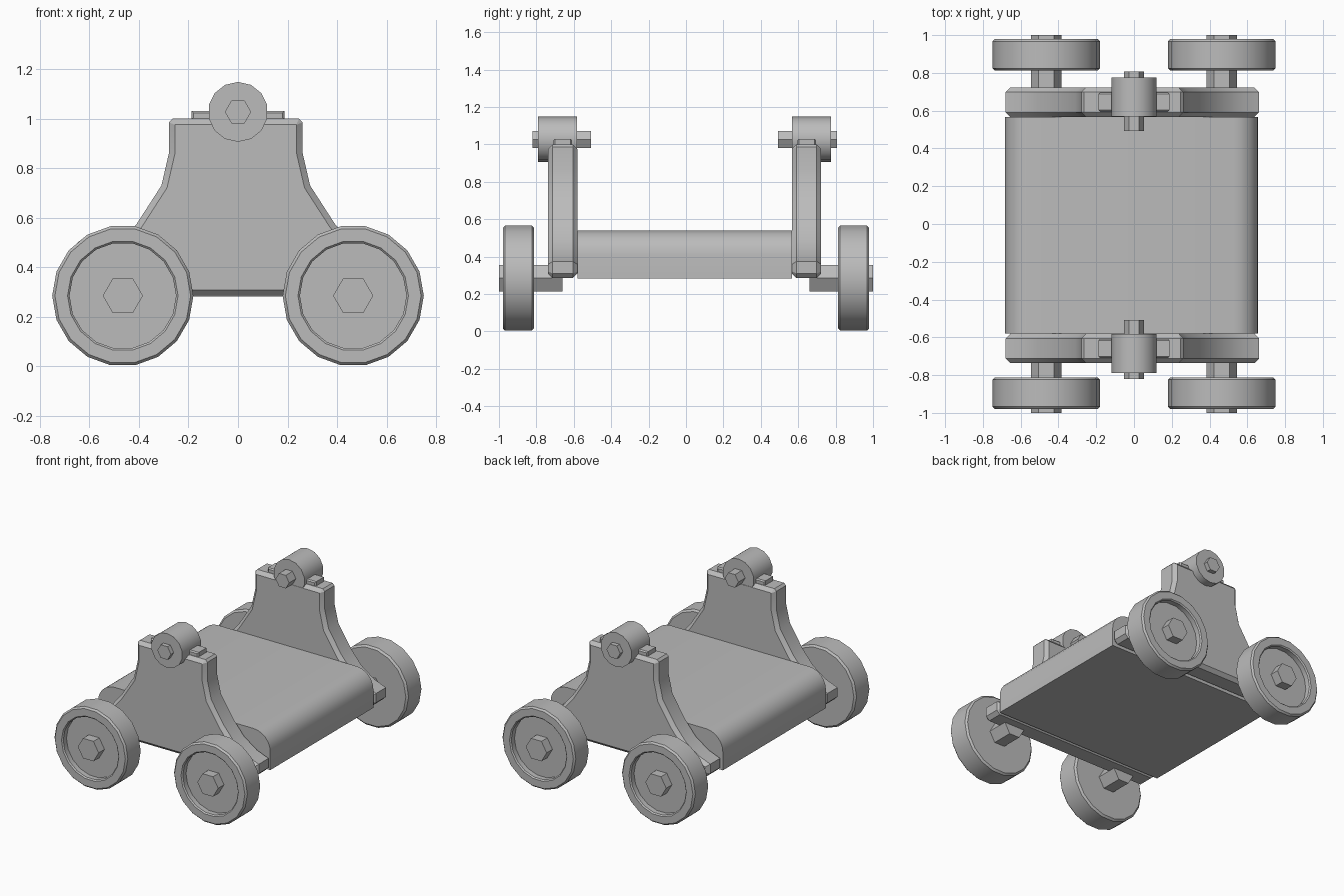
import bpy, bmesh, math

cube = bpy.data.objects.get("Cube")
if cube:
    bpy.data.objects.remove(cube)

grey = bpy.data.materials.new("plain grey")
grey.use_nodes = True
COLOUR = (0.5, 0.5, 0.5, 1)
grey.diffuse_color = COLOUR
grey.node_tree.nodes["Principled BSDF"].inputs["Base Color"].default_value = COLOUR


def finish(name, bm, location, angle=30):
    """Turn a bmesh into a shaded, coloured object."""
    bmesh.ops.recalc_face_normals(bm, faces=bm.faces)
    mesh = bpy.data.meshes.new(name)
    bm.to_mesh(mesh)
    bm.free()
    mesh.materials.append(grey)
    obj = bpy.data.objects.new(name, mesh)
    obj.location = location
    bpy.context.collection.objects.link(obj)
    bpy.ops.object.select_all(action='DESELECT')
    obj.select_set(True)
    bpy.context.view_layer.objects.active = obj
    bpy.ops.object.shade_smooth_by_angle(angle=math.radians(angle))
    return obj


def lathe(name, rings, sides, location, turn=0.0):
    """Capped solid along y from (radius, y) rings."""
    bm = bmesh.new()
    loops = []
    for r, y in rings:
        angles = [turn + 2 * math.pi * i / sides for i in range(sides)]
        loops.append([bm.verts.new((r * math.cos(a), y, r * math.sin(a))) for a in angles])
    for a, b in zip(loops, loops[1:]):
        for i in range(sides):
            j = (i + 1) % sides
            bm.faces.new((a[i], a[j], b[j], b[i]))
    bm.faces.new(loops[0])
    bm.faces.new(loops[-1])
    return finish(name, bm, location)


def extrude_profile(name, points, half_depth, location, bevel=0.0):
    """Extrude an (x, z) outline along y, with optional chamfered front and back rims."""
    bm = bmesh.new()
    face = bm.faces.new([bm.verts.new((x, -half_depth, z)) for x, z in points])
    new = bmesh.ops.extrude_face_region(bm, geom=[face])["geom"]
    bmesh.ops.translate(bm, verts=[v for v in new if isinstance(v, bmesh.types.BMVert)],
                        vec=(0, 2 * half_depth, 0))
    if bevel:
        rims = [e for e in bm.edges if abs(e.verts[0].co.y - e.verts[1].co.y) < 1e-5]
        bmesh.ops.bevel(bm, geom=rims, offset=bevel, segments=1, affect='EDGES')
    return finish(name, bm, location)


def mirrored(half):
    """Close a right-hand outline with its left-hand copy."""
    return half + [(-x, z) for x, z in reversed(half)]


# Deck with rounded upper long edges
radius = 0.13
arc = [(0.67 - radius + radius * math.cos(math.radians(a)),
        0.54 - radius + radius * math.sin(math.radians(a))) for a in range(0, 91, 15)]
extrude_profile("deck", mirrored([(0.67, 0.282)] + arc), 0.573, (-0.013, -0.007, 0))

# Flared end panel outline, from the foot up to the top corner
panel = [(0.645, 0.285), (0.67, 0.31), (0.67, 0.375), (0.58, 0.41), (0.48, 0.48),
         (0.40, 0.575), (0.30, 0.73), (0.27, 0.86), (0.27, 0.985), (0.255, 1.0)]

for side, end in ((-1, "front"), (1, "back")):
    extrude_profile(end + "_panel", mirrored(panel), 0.078,
                    (-0.009, side * 0.652 - 0.007, 0), 0.024)
    # Raised strip, roller and pin on top of the panel
    extrude_profile(end + "_top_strip", mirrored([(0.187, 0.98), (0.187, 1.03)]), 0.05,
                    (0, side * 0.652 - 0.007, 0), 0.008)
    lathe(end + "_roller", [(0.121, -0.104), (0.121, 0.104)], 14,
          (0, side * 0.679 - 0.007, 1.027), math.pi / 2)
    lathe(end + "_roller_pin", [(0.053, -0.157), (0.053, 0.157)], 6,
          (0, side * 0.657 - 0.007, 1.027))

    # Dished wheels on hexagonal axles
    wheel = [(0.272, 0.812), (0.285, 0.824), (0.285, 0.967), (0.274, 0.979),
             (0.223, 0.979), (0.215, 0.971), (0.215, 0.935)]
    for x, hand in ((-0.465, "right"), (0.465, "left")):
        lathe(f"{end}_{hand}_wheel", [(r, side * y) for r, y in wheel], 18, (x, 0, 0.285))
        lathe(f"{end}_{hand}_axle", [(0.081, side * 0.66), (0.081, side)], 6, (x, 0, 0.285))
